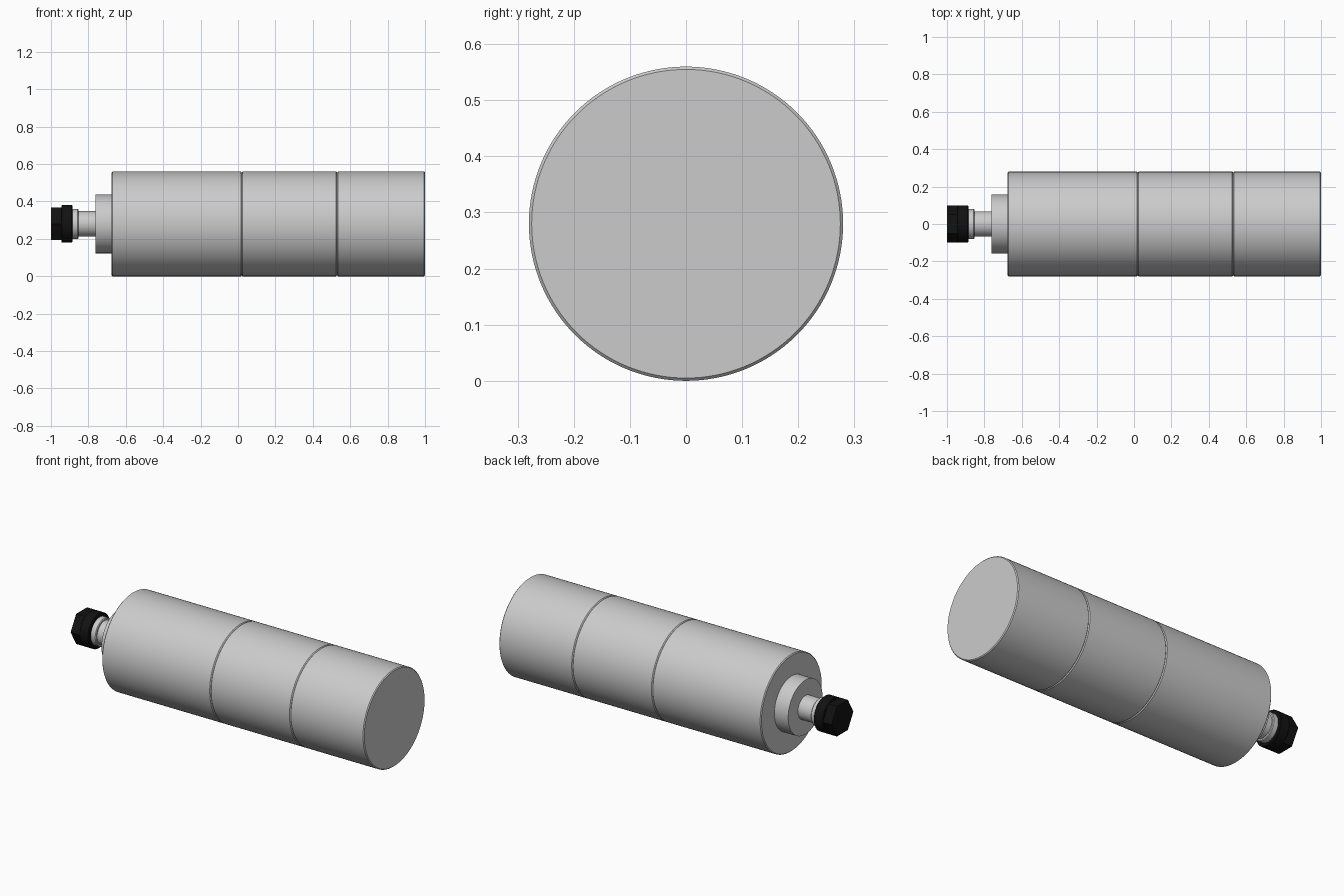
import bpy
import math
from mathutils import Matrix

cube = bpy.data.objects.get("Cube")
if cube:
    bpy.data.objects.remove(cube, do_unlink=True)

AXIS_Z = 0.28


def material(name, colour):
    mat = bpy.data.materials.new(name)
    mat.use_nodes = True
    mat.diffuse_color = colour
    mat.node_tree.nodes["Principled BSDF"].inputs["Base Color"].default_value = colour
    return mat


def turned(name, profile, sides, mat=None):
    """Solid of revolution about the long axis; profile holds (x, radius) pairs."""
    verts, faces = [], []
    for x, r in profile:
        for i in range(sides):
            a = math.tau * i / sides
            verts.append((x, r * math.cos(a), r * math.sin(a)))
    for k in range(len(profile) - 1):
        for i in range(sides):
            j = (i + 1) % sides
            a, b = k * sides, (k + 1) * sides
            faces.append((a + i, a + j, b + j, b + i))
    last = (len(profile) - 1) * sides
    faces.append(tuple(reversed(range(sides))))
    faces.append(tuple(range(last, last + sides)))
    mesh = bpy.data.meshes.new(name)
    mesh.from_pydata(verts, [], faces)
    # Face normals point outward when x increases along the profile
    mesh.flip_normals() if mesh.polygons[-1].normal.x < 0 else None
    mesh.transform(Matrix.Translation((0, 0, AXIS_Z)))
    obj = bpy.data.objects.new(name, mesh)
    bpy.context.collection.objects.link(obj)
    if mat:
        mesh.materials.append(mat)
    bpy.ops.object.select_all(action="DESELECT")
    obj.select_set(True)
    bpy.context.view_layer.objects.active = obj
    bpy.ops.object.shade_smooth_by_angle(angle=math.radians(25))
    return obj


def chamfered(x0, x1, r, c):
    return [(x0, r - c), (x0 + c, r), (x1 - c, r), (x1, r - c)]


black = material("black_metal", (0.006, 0.006, 0.006, 1))

# Housing: three chamfered sections meeting in fine V grooves
turned("front_housing", chamfered(-0.675, 0.02, 0.28, 0.005), 128)
turned("middle_housing", chamfered(0.02, 0.53, 0.28, 0.005), 128)
turned("rear_housing", chamfered(0.53, 1.0, 0.28, 0.005), 128)

# Nose collar and stepped shaft
turned("nose_collar", [(-0.763, 0.157), (-0.67, 0.157)], 96)
turned("shaft", [(-0.9, 0.068), (-0.75, 0.068)], 64)
turned("shaft_ring", chamfered(-0.89, -0.853, 0.08, 0.004), 64)

# Clamping nut: hexagonal end with a round skirt
turned("nut_hexagon", [(-1.0, 0.1), (-0.9, 0.1)], 6, black)
turned("nut_skirt", chamfered(-0.945, -0.885, 0.1, 0.004), 64, black)
